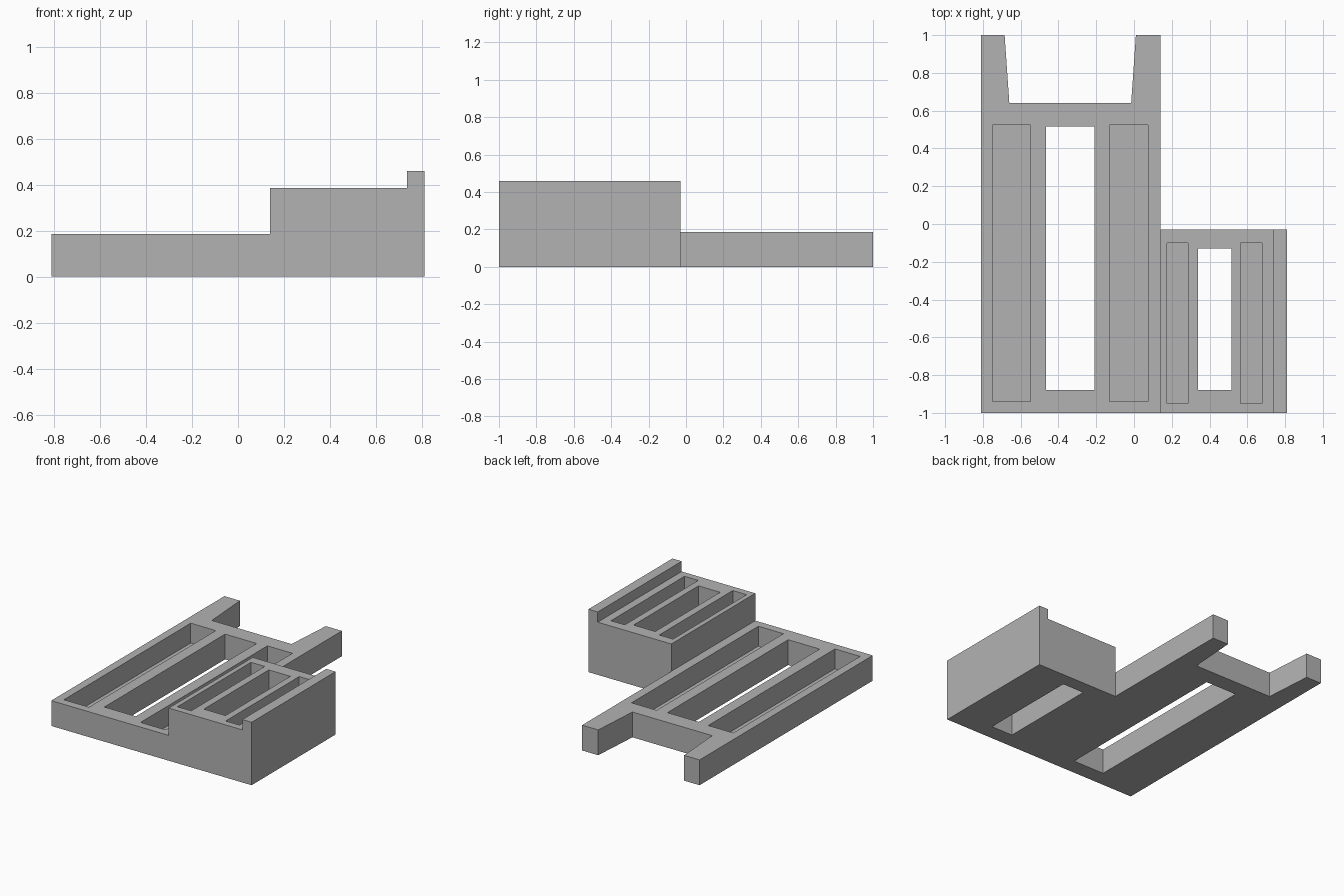
import bpy
import bmesh
from mathutils import Vector

default = bpy.data.objects.get("Cube")
if default:
    bpy.data.objects.remove(default)

grey = bpy.data.materials.new("plain grey")
grey.use_nodes = True
colour = (0.45, 0.45, 0.45, 1)
grey.diffuse_color = colour
grey.node_tree.nodes["Principled BSDF"].inputs["Base Color"].default_value = colour


def extrude(name, points, offset):
    """Solid made by sweeping a flat outline along an offset."""
    bm = bmesh.new()
    face = bm.faces.new([bm.verts.new(p) for p in points])
    new = bmesh.ops.extrude_face_region(bm, geom=[face])["geom"]
    bmesh.ops.translate(bm, vec=Vector(offset),
                        verts=[v for v in new if isinstance(v, bmesh.types.BMVert)])
    bmesh.ops.recalc_face_normals(bm, faces=bm.faces)
    mesh = bpy.data.meshes.new(name)
    bm.to_mesh(mesh)
    bm.free()
    mesh.materials.append(grey)
    obj = bpy.data.objects.new(name, mesh)
    bpy.context.collection.objects.link(obj)
    return obj


def cut_slot(body, x0, x1, y0, y1, floor):
    """Cut a rectangular slot from the top down to the floor height."""
    outline = [(x0, y0, floor), (x1, y0, floor), (x1, y1, floor), (x0, y1, floor)]
    cutter = extrude("slot_cutter", outline, (0, 0, 1))
    cutter.hide_render = True
    mod = body.modifiers.new("slot", 'BOOLEAN')
    mod.operation = 'DIFFERENCE'
    mod.solver = 'EXACT'
    mod.object = cutter
    bpy.context.view_layer.objects.active = body
    bpy.ops.object.modifier_apply(modifier=mod.name)
    bpy.data.objects.remove(cutter)


FLOOR = 0.04      # floor of the blind pockets
THROUGH = -0.5    # below the underside

# Long low tray with two tapered prongs at the back
plan = [(-0.81, -1), (0.14, -1), (0.14, 1), (0.01, 1),
        (-0.015, 0.64), (-0.66, 0.64), (-0.685, 1), (-0.81, 1)]
main = extrude("main_tray", [(x, y, 0) for x, y in plan], (0, 0, 0.185))
cut_slot(main, -0.465, -0.21, -0.88, 0.515, THROUGH)
for x in (-0.75, -0.13):
    cut_slot(main, x, x + 0.203, -0.94, 0.525, FLOOR)

# Taller side tray with a raised outer rail
section = [(0.14, 0), (0.81, 0), (0.81, 0.46), (0.735, 0.46),
           (0.735, 0.385), (0.14, 0.385)]
side = extrude("side_tray", [(x, -1, z) for x, z in section], (0, 0.97, 0))
cut_slot(side, 0.34, 0.515, -0.88, -0.13, THROUGH)
for x in (0.175, 0.565):
    cut_slot(side, x, x + 0.112, -0.95, -0.10, FLOOR)
